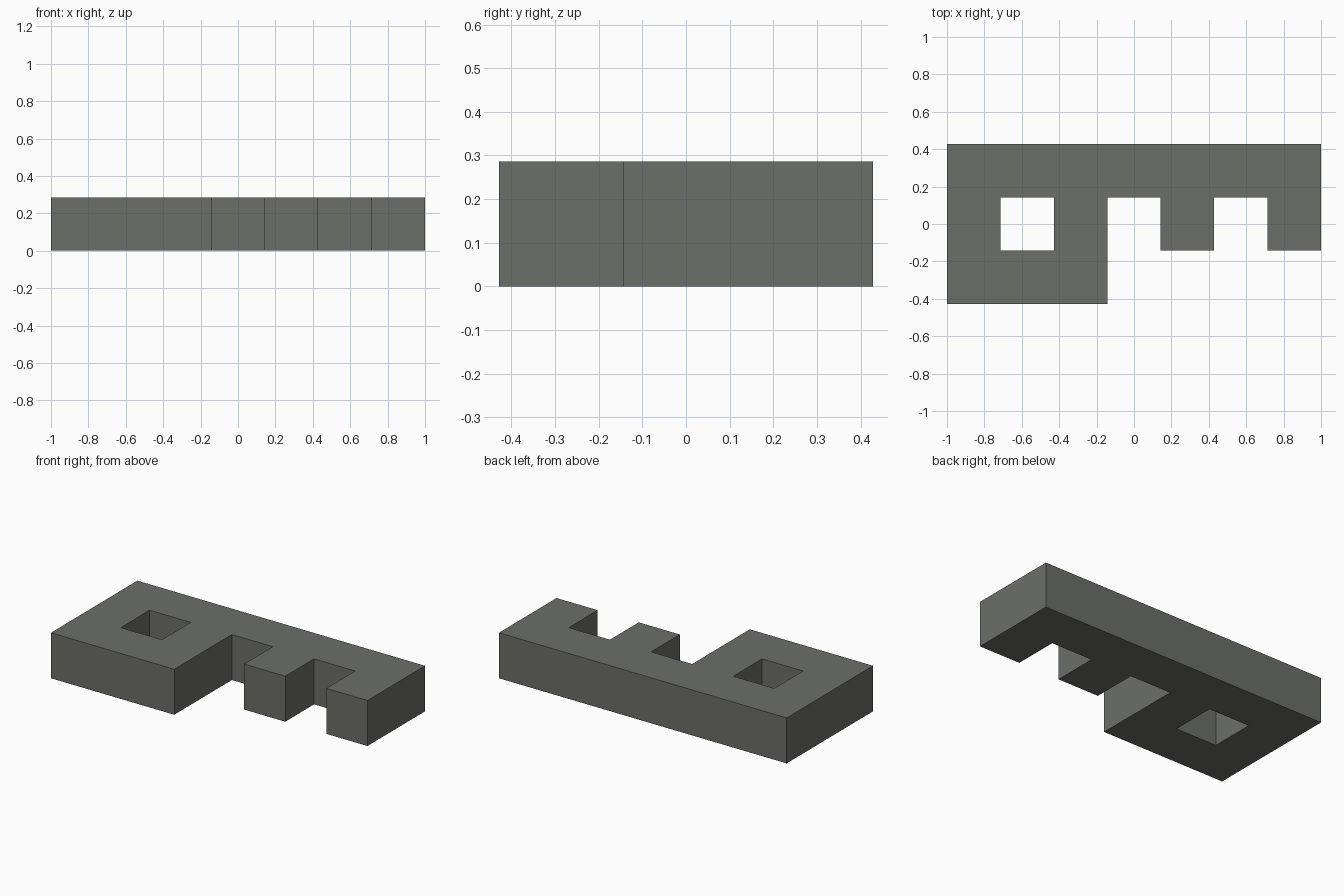
import bpy
import bmesh

if "Cube" in bpy.data.objects:
    bpy.data.objects.remove(bpy.data.objects["Cube"])

U = 2 / 7  # one grid cell; the plate is 7 x 3 cells and 1 cell thick

# Plan of the toothed plate, back row first
PLAN = ["#######",
        "#.#.#.#",
        "###...."]

grey = bpy.data.materials.new("dark grey")
grey.diffuse_color = (0.150, 0.156, 0.138, 1)
grey.use_nodes = True
grey.node_tree.nodes["Principled BSDF"].inputs["Base Color"].default_value = grey.diffuse_color

# Lay out the flat plan as square cells
bm = bmesh.new()
for row, line in enumerate(PLAN):
    for col, mark in enumerate(line):
        if mark == "#":
            x, y = (col - 3.5) * U, (0.5 - row) * U
            corners = [(x, y), (x + U, y), (x + U, y + U), (x, y + U)]
            bm.faces.new([bm.verts.new((cx, cy, 0)) for cx, cy in corners])
bmesh.ops.remove_doubles(bm, verts=bm.verts, dist=1e-4)

# Raise the plan into a solid, keeping the bottom face
raised = bmesh.ops.extrude_face_region(bm, geom=bm.faces[:], use_keep_orig=True)
top = [v for v in raised["geom"] if isinstance(v, bmesh.types.BMVert)]
bmesh.ops.translate(bm, verts=top, vec=(0, 0, U))
bmesh.ops.recalc_face_normals(bm, faces=bm.faces)

mesh = bpy.data.meshes.new("toothed_plate")
bm.to_mesh(mesh)
bm.free()
mesh.materials.append(grey)
plate = bpy.data.objects.new("toothed_plate", mesh)
bpy.context.collection.objects.link(plate)
